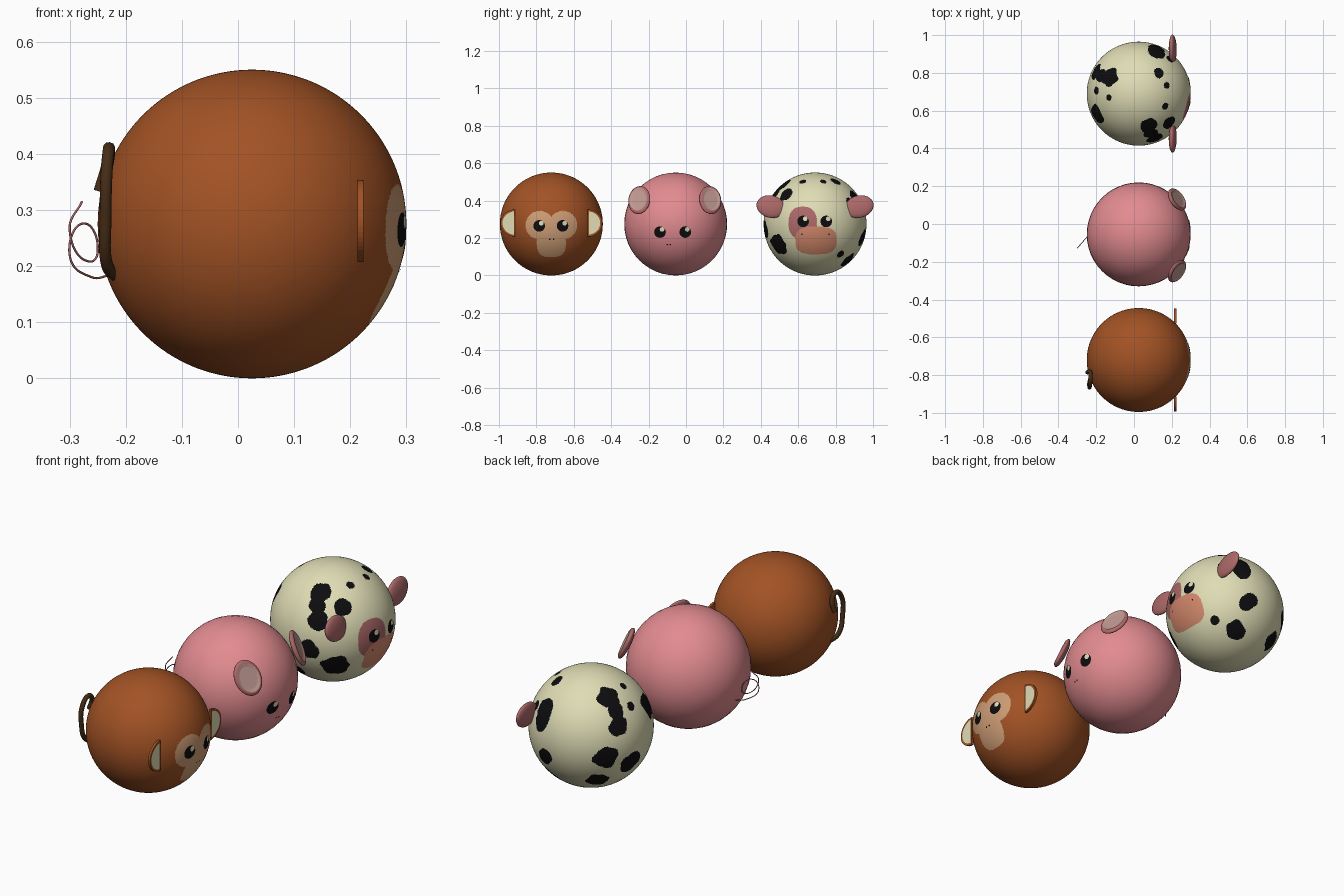
import bpy, bmesh, math
from mathutils import Vector, Matrix, noise

if "Cube" in bpy.data.objects:
    bpy.data.objects.remove(bpy.data.objects["Cube"])

R = 0.275
MONKEY, PIG, COW = (Vector((0.025, y, R)) for y in (-0.72, -0.055, 0.69))


def mat(name, r, g, b):
    m = bpy.data.materials.new(name)
    m.diffuse_color = (r, g, b, 1)
    m.use_nodes = True
    m.node_tree.nodes["Principled BSDF"].inputs["Base Color"].default_value = m.diffuse_color
    return m


brown = mat("brown fur", 0.36, 0.085, 0.018)
tan = mat("tan face", 0.62, 0.34, 0.18)
dark_brown = mat("dark brown", 0.06, 0.025, 0.008)
cream = mat("cream", 0.74, 0.72, 0.46)
black = mat("black", 0.004, 0.004, 0.005)
pink = mat("pink", 0.76, 0.26, 0.28)
dusty = mat("dusty pink", 0.42, 0.14, 0.14)
inner = mat("inner ear", 0.52, 0.31, 0.28)
peach = mat("peach muzzle", 0.66, 0.25, 0.15)


def finish(bm, name, mats, loc, smooth=True):
    me = bpy.data.meshes.new(name)
    for f in bm.faces:
        f.smooth = smooth
    bm.to_mesh(me)
    bm.free()
    for m in mats:
        me.materials.append(m)
    ob = bpy.data.objects.new(name, me)
    ob.location = loc
    bpy.context.collection.objects.link(ob)


def body(name, loc, mats, rule=None):
    """Ball body; rule(direction) picks the colour of each face."""
    bm = bmesh.new()
    if rule:
        bmesh.ops.create_icosphere(bm, subdivisions=7, radius=R)
        for f in bm.faces:
            f.material_index = rule(f.calc_center_median().normalized())
    else:
        bmesh.ops.create_uvsphere(bm, u_segments=48, v_segments=24, radius=R)
    finish(bm, name, mats, loc)


def dot(name, loc, y, z, r, m, lift=0.0015):
    """Thin round patch laid on the front of a ball."""
    bm = bmesh.new()
    bmesh.ops.create_circle(bm, cap_ends=True, segments=24, radius=r)
    bmesh.ops.poke(bm, faces=bm.faces[:])
    for v in bm.verts:
        py, pz = y + v.co.x, z + v.co.y
        v.co = (math.sqrt((R + lift) ** 2 - py * py - pz * pz), py, pz)
    bm.normal_update()
    for f in bm.faces:
        if f.normal.x < 0:
            f.normal_flip()
    finish(bm, name, [m], loc)


def face_dots(who, loc, eye_ys, eye_z, nose_ys, nose_z):
    for y in eye_ys:
        dot(who + "_eye", loc, y, eye_z, 0.031, black)
        dot(who + "_eye_glint", loc, y + 0.011, eye_z + 0.014, 0.0125, cream, 0.003)
    for y in nose_ys:
        dot(who + "_nostril", loc, y, nose_z, 0.004, black)


def tube(name, pts, radius, m):
    cu = bpy.data.curves.new(name, 'CURVE')
    cu.dimensions = '3D'
    cu.bevel_depth = radius
    cu.bevel_resolution = 3
    cu.use_fill_caps = True
    sp = cu.splines.new('BEZIER')
    sp.bezier_points.add(len(pts) - 1)
    for b, p in zip(sp.bezier_points, pts):
        b.co = p
        b.handle_left_type = b.handle_right_type = 'AUTO'
    cu.materials.append(m)
    bpy.context.collection.objects.link(bpy.data.objects.new(name, cu))


def ear(name, loc, size, normal, up, mats):
    """Flattened ball; a second material gives a scooped inner face."""
    bm = bmesh.new()
    bmesh.ops.create_uvsphere(bm, u_segments=32, v_segments=20, radius=1)
    if len(mats) > 1:
        for f in bm.faces:
            c = f.calc_center_median()
            f.material_index = int(c.z > 0 and c.xy.length < 0.84)
        for v in bm.verts:
            if v.co.z > 0 and v.co.xy.length < 0.8:
                v.co.z = 0.3
    n = Vector(normal).normalized()
    x = Vector(up).cross(n).normalized()
    rot = Matrix((x, n.cross(x), n)).transposed().to_4x4()
    bm.transform(rot @ Matrix.Diagonal((*size, 1)))
    finish(bm, name, mats, loc)


# Monkey: body with painted face
def monkey_rule(d):
    y, z = abs(d.y * R), d.z * R
    lobe = math.hypot(y - 0.062, z + 0.006) < 0.076
    muzzle = (y / 0.078) ** 3 + (abs(z + 0.095) / 0.082) ** 3 < 1
    return int(d.x > 0 and (lobe or muzzle))


body("monkey_body", MONKEY, [brown, tan], monkey_rule)
face_dots("monkey", MONKEY, (-0.065, 0.06), -0.01, (-0.008, 0.012), -0.082)

# Monkey ears: half discs with an inset inner face
for s in (-1, 1):
    bm = bmesh.new()
    ring = []
    for i in range(25):
        t = math.pi * (i / 24 - 0.5)
        ring.append(bm.verts.new((0.188, s * (0.193 + 0.079 * math.cos(t)), 0.005 + 0.073 * math.sin(t))))
    base = bm.faces.new(ring)
    top = bmesh.ops.extrude_face_region(bm, geom=[base], use_keep_orig=True)["geom"]
    bmesh.ops.translate(bm, vec=(0.011, 0, 0), verts=[g for g in top if isinstance(g, bmesh.types.BMVert)])
    front = [g for g in top if isinstance(g, bmesh.types.BMFace)]
    bmesh.ops.recalc_face_normals(bm, faces=bm.faces[:])
    bmesh.ops.inset_region(bm, faces=front, thickness=0.0105)
    front[0].material_index = 1
    finish(bm, "monkey_ear", [brown, cream], MONKEY, smooth=False)

tube("monkey_tail", [(-0.215, -0.775, 0.18), (-0.234, -0.83, 0.205), (-0.236, -0.861, 0.29),
                     (-0.234, -0.858, 0.37), (-0.23, -0.82, 0.41), (-0.232, -0.785, 0.385),
                     (-0.247, -0.785, 0.333)], 0.011, dark_brown)

# Pig: plain body, scooped ears, thin curly tail
body("pig_body", PIG, [pink])
face_dots("pig", PIG, (-0.084, 0.051), -0.043, (-0.046, -0.03), -0.11)
for s in (-1, 1):
    ear("pig_ear", PIG + Vector((0.203, 0.19 * s - 0.005, 0.128)), (0.064, 0.083, 0.02),
        (0.8, 0.42 * s, 0.4), (0, 0.3 * s, 1), [dusty, inner])
curl = [(-0.228, 0.184), (-0.26, 0.18), (-0.3, 0.22), (-0.275, 0.276),
        (-0.25, 0.225), (-0.264, 0.208), (-0.3, 0.265), (-0.278, 0.315)]
tube("pig_tail", [(x, -0.07 + (x + 0.25) * 1.15, z) for x, z in curl], 0.002, dusty)


# Cow: round spots that merge into blotches, placed as seen from a direction
SPOTS = []


def add_spots(direction, *spots):
    out = Vector(direction).normalized()
    right = Vector((0, 0, 1)).cross(out).normalized()
    up = out.cross(right)
    for u, v, r in spots:
        w = math.sqrt(max(0, 1 - u * u - v * v))
        SPOTS.append((right * u + up * v + out * w, r))


# crown
add_spots((0, -0.001, 1), (-.82, .06, .07), (-.57, -.07, .06), (-.82, -.4, .2),
          (.39, .39, .1), (.6, .66, .09), (.54, .16, .07))
# right flank
add_spots((.53, -.73, .43), (-.21, .41, .17), (-.26, .2, .14), (-.25, -.03, .17), (.145, .16, .14),
          (.27, .53, .07), (-.4, -.5, .17), (.03, -.76, .22))
# rear and left flank
add_spots((-.53, .73, .43), (.26, .44, .18), (.38, .2, .14), (.42, -.03, .17), (-.75, .26, .18),
          (-.8, .06, .17), (-.73, -.5, .14), (.22, -.54, .2), (.62, -.6, .2))
# belly
add_spots((.56, .65, -.52), (.4, .2, .15), (.2, -.26, .17), (-.155, -.09, .075), (.79, -.47, .18))
add_spots((-.56, -.65, -.52), (-.1, .15, .17), (.35, -.2, .16))


def cow_rule(d):
    y, z = d.y * R, d.z * R
    if d.x > 0:
        if (abs(y - 0.005) / 0.11) ** 3 + (abs(z + 0.088) / 0.074) ** 3 < 1:
            return 3
        if (abs(y + 0.066) / 0.076) ** 2.4 + (abs(z - 0.005) / 0.088) ** 2.4 < 1:
            return 2
    wobble = 1 + 0.25 * noise.noise(d * 7)
    return int(any((d - p).length < r * wobble for p, r in SPOTS))


body("cow_body", COW, [cream, black, dusty, peach], cow_rule)
face_dots("cow", COW, (-0.064, 0.06), 0.014, (-0.07, 0.075), -0.054)
for s in (-1, 1):
    ear("cow_ear", COW + Vector((0.18, 0.236 * s, 0.093)), (0.078, 0.06, 0.02),
        (1, 0, 0.12), (0, -0.25 * s, 1), [dusty])
